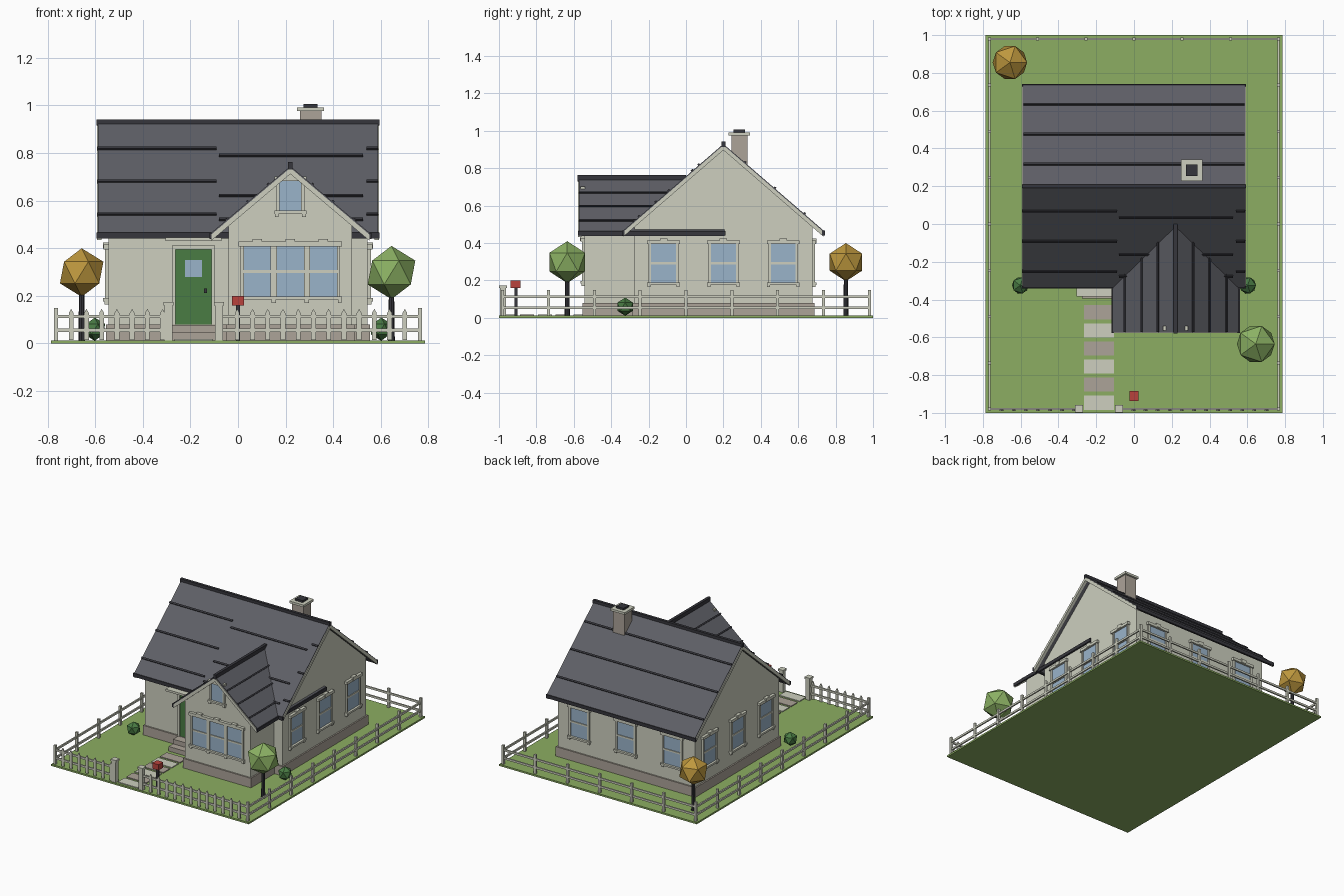
import bpy, bmesh, math
from mathutils import Matrix, Vector

if "Cube" in bpy.data.objects:
    bpy.data.objects.remove(bpy.data.objects["Cube"])


def colour(name, r, g, b):
    m = bpy.data.materials.new(name)
    m.diffuse_color = [(c / 255 / 12.92 if c < 10 else ((c / 255 + 0.055) / 1.055) ** 2.4)
                       for c in (r, g, b)] + [1]
    m.use_nodes = True
    m.node_tree.nodes["Principled BSDF"].inputs["Base Color"].default_value = m.diffuse_color
    return m


GRASS = colour("grass green", 140, 174, 98)
WALL = colour("warm white", 205, 207, 191)
ROOF = colour("slate grey", 94, 95, 102)
DARK = colour("charcoal", 54, 54, 60)
STONE = colour("stone", 172, 163, 152)
GREEN = colour("deep green", 74, 124, 68)
GLASS = colour("pale blue glass", 154, 180, 202)
RED = colour("brick red", 184, 66, 60)
OCHRE = colour("ochre", 190, 152, 62)
LEAF = colour("leaf green", 140, 178, 100)

parts = {}


def part(name, mat):
    if name not in parts:
        parts[name] = (bmesh.new(), mat)
    return parts[name][0]


def box(bm, x0, x1, y0, y1, z0, z1, M=Matrix()):
    size = Matrix.Diagonal((x1 - x0, y1 - y0, z1 - z0, 1))
    mid = Matrix.Translation(((x0 + x1) / 2, (y0 + y1) / 2, (z0 + z1) / 2))
    bmesh.ops.create_cube(bm, size=1, matrix=M @ mid @ size)


def prism(bm, pts, axis, a, b):
    """Extrude a profile of (side, z) points along x or y from a to b."""
    def at(t, p):
        return Vector((t, p[0], p[1])) if axis == 'x' else Vector((p[0], t, p[1]))
    ends = [[bm.verts.new(at(t, p)) for p in pts] for t in (a, b)]
    for e in ends:
        bm.faces.new(e)
    n = len(pts)
    for i in range(n):
        j = (i + 1) % n
        bm.faces.new((ends[0][i], ends[0][j], ends[1][j], ends[1][i]))


def chevron(c, top, half, eave, t, drop=0):
    """Pitched roof profile: apex at (c, top), eaves at c +- half."""
    a, e = top - drop, eave - drop
    return [(c, a), (c + half, e), (c + half, e - t), (c, a - t), (c - half, e - t), (c - half, e)]


# Lawn
box(part("lawn", GRASS), -.785, .785, -1, 1, 0, .012)

# House walls and foundation
MX, F, B, RY, RZ = .545, -.276, .676, .2, .93          # main house
BX, BW, BF, BZ = .22, .26, -.543, .745                 # front wing
S, SB = .465 / .538, .282 / .335                       # roof slopes
walls = part("walls", WALL)
we = RZ - .014 - S * (B - RY)
prism(walls, [(F, .01), (B, .01), (B, we), (RY, RZ - .014), (F, we)], 'x', -MX, MX)
wb = BZ - .014 - SB * BW
prism(walls, [(BX - BW, .01), (BX + BW, .01), (BX + BW, wb), (BX, BZ - .014), (BX - BW, wb)],
      'y', BF, 0)
found = part("foundation", STONE)
box(found, -MX - .01, MX + .01, F - .01, B + .01, .01, .08)
box(found, BX - BW - .01, BX + BW + .01, BF - .01, F, .01, .08)

# Roofs with light barge boards on the gable ends
prism(part("main_roof", ROOF), chevron(RY, RZ, .538, .465, .024), 'x', -.588, .588)
prism(part("wing_roof", ROOF), chevron(BX, BZ, .335, .463, .024), 'y', -.573, .205)
barge = part("barge_boards", WALL)
for s in (-1, 1):
    prism(barge, chevron(RY, RZ, .535, .467, .026, .007), 'x', s * .574, s * .593)
prism(barge, chevron(BX, BZ, .332, .465, .026, .007), 'y', -.578, -.56)

# Ridge caps, shingle courses and eave edges
trim = part("roof_courses", DARK)
box(trim, -.594, .594, RY - .01, RY + .01, RZ - .015, RZ + .012)
box(trim, BX - .01, BX + .01, -.58, 0, BZ - .015, BZ + .018)


def main_course(y, x0, x1):
    s = 1 if y > RY else -1
    M = Matrix.Translation((0, y, RZ - S * abs(y - RY))) @ Matrix.Rotation(-s * math.atan(S), 4, 'X')
    box(trim, x0, x1, -.006, .006, -.005, .008, M)


for y in (.632, .474, .315):
    main_course(y, -.585, .585)
for y in (.07, -.09, -.25):
    main_course(y, -.59, -.09)
    main_course(y, .54, .588)
for y in (.035, -.16, -.275):
    main_course(y, -.08, .525)
for y in (RY - .535, RY + .535):
    box(trim, -.594, .594, y - .007, y + .007, .441, .466)
for s in (-1, 1):
    for d in (.092, .178, .268):
        M = Matrix.Translation((BX + s * d, 0, BZ - SB * d)) @ Matrix.Rotation(s * math.atan(SB), 4, 'Y')
        box(trim, -.005, .005, -.572, F + .45 - d * 1.1, -.005, .007, M)
    box(trim, BX + s * .334 - .006, BX + s * .334 + .006, -.578, .21, .44, .464)

# Chimney
box(part("chimney", STONE), .26, .35, .242, .328, .7, .978)
box(part("chimney_cap", WALL), .248, .362, .228, .342, .976, .992)
box(part("chimney_flue", DARK), .275, .335, .255, .315, .985, 1.006)


# Windows: local x runs along the wall, local -y points outward
def window(x, y, angle, w, z0, z1, bar=True):
    M = Matrix.Translation((x, y, 0)) @ Matrix.Rotation(math.radians(angle), 4, 'Z')
    frame = part("window_frames", WALL)
    h = w / 2
    box(part("window_glass", GLASS), -h, h, -.006, .002, z0, z1, M)
    for s in (-1, 1):
        a, b = sorted((s * h, s * (h + .014)))
        box(frame, a, b, -.013, .002, z0, z1, M)
        box(frame, s * (h + .012) - .008, s * (h + .012) + .008, -.016, .002, z0 - .026, z0 - .01, M)
    box(frame, -h - .022, h + .022, -.022, .002, z0 - .013, z0, M)       # sill
    box(frame, -h - .022, h + .022, -.02, .002, z1, z1 + .02, M)         # lintel
    box(frame, -.02, .02, -.023, .002, z1 + .004, z1 + .03, M)           # keystone
    if bar:
        zm = (z0 + z1) / 2
        box(frame, -h, h, -.011, .002, zm - .006, zm + .006, M)


for x in (BX - .139, BX, BX + .139):
    window(x, BF, 0, .113, .197, .408)
window(BX, BF, 0, .09, .558, .682, False)
for y in (-.12, .2, .52):
    window(MX, y, 90, .132, .19, .395)
    window(-MX, y, -90, .132, .19, .395)
for x in (-.37, 0, .37):
    window(x, B, 180, .132, .19, .395)

# Front door with frame, hood and steps
box(part("door", GREEN), -.262, -.112, F - .008, F, .08, .395)
box(part("door_glass", GLASS), -.222, -.152, F - .011, F, .28, .35)
box(part("door_knob", DARK), -.143, -.131, F - .018, F, .213, .23)
df = part("door_frame", WALL)
box(df, -.278, -.262, F - .015, F, .08, .41)
box(df, -.112, -.096, F - .015, F, .08, .41)
box(df, -.278, -.096, F - .015, F, .395, .412)
box(df, -.305, -.07, -.385, F, .43, .445)
steps = part("steps", STONE)
box(steps, -.275, -.097, -.345, F, .01, .078)
box(steps, -.275, -.097, -.395, F, .01, .045)

# Garden path of alternating slabs
for i in range(6):
    y = -.468 - .0955 * i
    slab = part("path_stone", STONE) if i % 2 == 0 else part("path_pale", WALL)
    box(slab, -.266, -.106, y - .038, y + .038, .01, .018)

# Fence: rails and posts on three sides, pickets along the front
fence = part("fence", WALL)
FX, FY = .765, .98
for z in (.055, .113):
    for s in (-1, 1):
        box(fence, s * FX - .005, s * FX + .005, -FY, FY, z - .007, z + .007)
    box(fence, -FX, FX, FY - .005, FY + .005, z - .007, z + .007)
    box(fence, -FX, -.29, -FY - .005, -FY + .005, z - .007, z + .007)
    box(fence, -.08, FX, -FY - .005, -FY + .005, z - .007, z + .007)
for i in range(9):
    y = -FY + i * FY / 4
    for s in (-1, 1):
        box(fence, s * FX - .008, s * FX + .008, y - .008, y + .008, .01, .148)
for i in range(1, 6):
    x = -FX + i * FX / 3
    box(fence, x - .008, x + .008, FY - .008, FY + .008, .01, .148)
pickets = part("pickets", WALL)
for start, step, n in ((-FX + .064, .064, 7), (FX - .064, -.064, 12)):
    for i in range(n):
        x = start + i * step
        prism(pickets, [(x - .01, .015), (x + .01, .015), (x + .01, .128), (x, .145), (x - .01, .128)],
              'y', -FY - .01, -FY - .003)
gate = part("gate_posts", WALL)
for x in (-.292, -.08):
    box(gate, x - .016, x + .016, -.994, -.962, .01, .162)
    box(gate, x - .021, x + .021, -.999, -.957, .16, .174)

# Mailbox
box(part("mailbox_post", DARK), -.008, .008, -.918, -.902, .01, .165)
box(part("mailbox", RED), -.025, .025, -.937, -.885, .16, .2)


# Trees and bushes
def ball(name, mat, x, y, z, r):
    bmesh.ops.create_icosphere(part(name, mat), subdivisions=1, radius=r,
                               matrix=Matrix.Translation((x, y, z)))


for name, mat, x, y, r in (("autumn_tree", OCHRE, -.657, .855, .102), ("green_tree", LEAF, .645, -.635, .112)):
    ball(name, mat, x, y, .298, r)
    bmesh.ops.create_cone(part("trunks", DARK), cap_ends=True, segments=8, radius1=.014, radius2=.011,
                          depth=.21, matrix=Matrix.Translation((x, y, .115)))
for x in (-.602, .602):
    ball("bushes", GREEN, x, -.325, .06, .049)

# Turn every part into an object
for name, (bm, mat) in parts.items():
    bmesh.ops.recalc_face_normals(bm, faces=bm.faces)
    me = bpy.data.meshes.new(name)
    bm.to_mesh(me)
    bm.free()
    me.materials.append(mat)
    bpy.context.collection.objects.link(bpy.data.objects.new(name, me))
